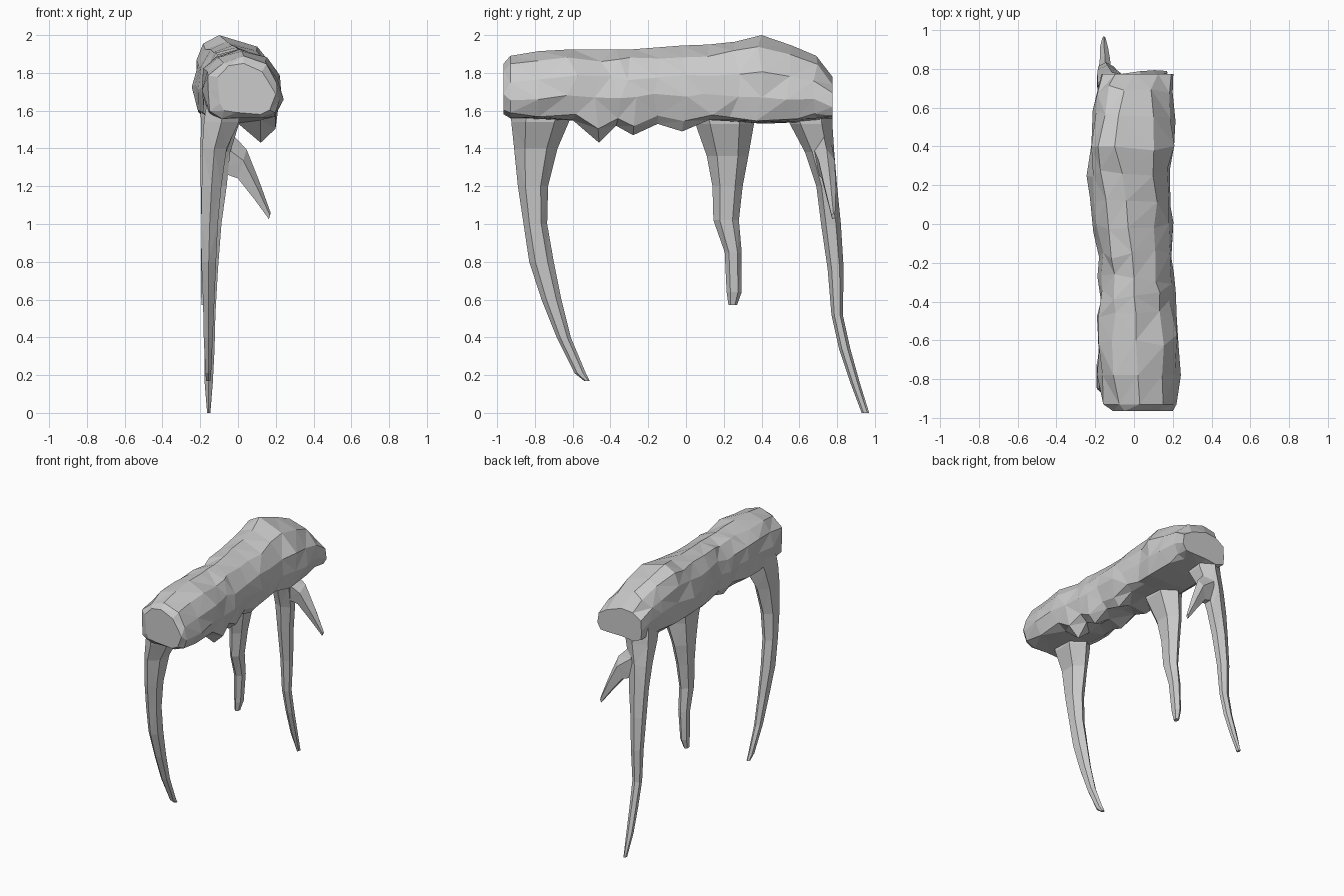
import bpy, bmesh, math, random
from mathutils import Vector

random.seed(4)


def loft(name, rings):
    """Flat-shaded skin through rings of equal point count, capped both ends."""
    bm = bmesh.new()
    loops = [[bm.verts.new(p) for p in ring] for ring in rings]
    n = len(loops[0])
    for a, b in zip(loops, loops[1:]):
        for i in range(n):
            j = (i + 1) % n
            bm.faces.new((a[i], a[j], b[j], b[i]))
    for loop in (loops[0], loops[-1]):
        bm.faces.new(loop)
    bmesh.ops.triangulate(bm, faces=bm.faces[:])
    bmesh.ops.recalc_face_normals(bm, faces=bm.faces[:])
    mesh = bpy.data.meshes.new(name)
    bm.to_mesh(mesh)
    bm.free()
    obj = bpy.data.objects.new(name, mesh)
    bpy.context.collection.objects.link(obj)
    return obj


def leg(name, rows, sides=6):
    """Rows: z, y front, y back, x left, x right."""
    rings = []
    for z, y0, y1, x0, x1 in rows:
        rings.append([((x0 + x1) / 2 + (x1 - x0) / 2 * math.sin(math.tau * k / sides),
                       (y0 + y1) / 2 + (y1 - y0) / 2 * math.cos(math.tau * k / sides), z)
                      for k in range(sides)])
    return loft(name, rings)


# Trunk stations: y, x left, x right, z top, x of crest, z bottom, z of lower right lobe
stations = [
    (-0.965, -0.11, 0.19, 1.85, 0.03, 1.60, 1.58),
    (-0.93, -0.16, 0.22, 1.89, 0.03, 1.56, 1.56),
    (-0.78, -0.18, 0.23, 1.915, 0.02, 1.55, 1.56),
    (-0.60, -0.185, 0.235, 1.925, 0.01, 1.55, 1.55),
    (-0.46, -0.185, 0.22, 1.925, 0.01, 1.54, 1.43),
    (-0.37, -0.18, 0.205, 1.925, 0.00, 1.55, 1.52),
    (-0.28, -0.18, 0.20, 1.925, 0.00, 1.54, 1.47),
    (-0.15, -0.18, 0.19, 1.935, -0.01, 1.56, 1.53),
    (-0.02, -0.20, 0.20, 1.945, -0.03, 1.54, 1.49),
    (0.12, -0.23, 0.20, 1.95, -0.04, 1.55, 1.55),
    (0.26, -0.235, 0.19, 1.965, -0.06, 1.54, 1.55),
    (0.40, -0.225, 0.215, 2.0, -0.10, 1.53, 1.54),
    (0.56, -0.21, 0.205, 1.945, -0.08, 1.54, 1.55),
    (0.69, -0.19, 0.19, 1.89, -0.05, 1.55, 1.56),
    (0.775, -0.17, 0.20, 1.78, 0.00, 1.56, 1.57),
]


def trunk_ring(s):
    y, l, r, t, c, b, lobe = s
    h = t - b
    pts = [(c, t), (c + (r - c) * 0.62, t - h * 0.14), (r * 0.92, b + h * 0.6),
           (r, b + h * 0.32), (r * 0.85, (lobe + b + 0.04) / 2), (0.12, lobe),
           (0.0, b), (l * 0.6, b - 0.01), (l * 0.94, b + h * 0.12),
           (l, b + h * 0.45), (l * 0.94, b + h * 0.7), (c + (l - c) * 0.6, t - h * 0.08)]
    ring = []
    for k, (x, z) in enumerate(pts):
        j = 0 if k in (0, 5) else 0.012
        dy = 0 if k in (0, 5) or abs(y) > 0.7 else random.uniform(-0.03, 0.03)
        ring.append((x + random.uniform(-j, j), y + dy, z + random.uniform(-j, j)))
    return ring


# Trunk
loft("trunk", [trunk_ring(s) for s in stations])

# Long hanging legs under the left edge
leg("front_leg", [
    (1.70, -0.93, -0.55, -0.17, 0.03), (1.54, -0.925, -0.62, -0.195, 0.02),
    (1.40, -0.91, -0.68, -0.20, -0.05), (1.20, -0.89, -0.73, -0.20, -0.08),
    (1.00, -0.86, -0.735, -0.20, -0.10), (0.80, -0.83, -0.70, -0.20, -0.11),
    (0.60, -0.765, -0.66, -0.19, -0.12), (0.40, -0.685, -0.61, -0.185, -0.13),
    (0.21, -0.59, -0.53, -0.175, -0.14), (0.17, -0.54, -0.51, -0.17, -0.145)])
leg("middle_leg", [
    (1.68, -0.01, 0.40, -0.22, 0.02), (1.53, 0.05, 0.36, -0.21, 0.01),
    (1.36, 0.11, 0.33, -0.21, -0.06), (1.20, 0.14, 0.30, -0.205, -0.09),
    (1.02, 0.145, 0.28, -0.20, -0.11), (0.85, 0.205, 0.295, -0.20, -0.12),
    (0.64, 0.215, 0.295, -0.20, -0.14), (0.57, 0.225, 0.27, -0.195, -0.16)])
leg("back_leg", [
    (1.72, 0.48, 0.775, -0.19, 0.03), (1.53, 0.55, 0.775, -0.20, 0.02),
    (1.38, 0.63, 0.785, -0.20, -0.03), (1.20, 0.69, 0.80, -0.20, -0.05),
    (1.00, 0.715, 0.82, -0.195, -0.08), (0.76, 0.75, 0.835, -0.19, -0.10),
    (0.52, 0.77, 0.83, -0.185, -0.115), (0.34, 0.81, 0.87, -0.18, -0.12),
    (0.16, 0.87, 0.92, -0.18, -0.13), (0.0, 0.93, 0.97, -0.165, -0.145)])

# Side spike branching off the back leg
spike = [((-0.09, 0.72, 1.38), 0.12, 0.055), ((0.02, 0.745, 1.31), 0.085, 0.045),
         ((0.10, 0.765, 1.17), 0.05, 0.03), ((0.168, 0.78, 1.04), 0.018, 0.01)]
loft("side_spike", [
    [tuple(Vector(c) + Vector((0.3 * a * math.cos(u), b * math.sin(u), a * math.cos(u))))
     for u in (math.tau * k / 5 for k in range(5))] for c, a, b in spike])
